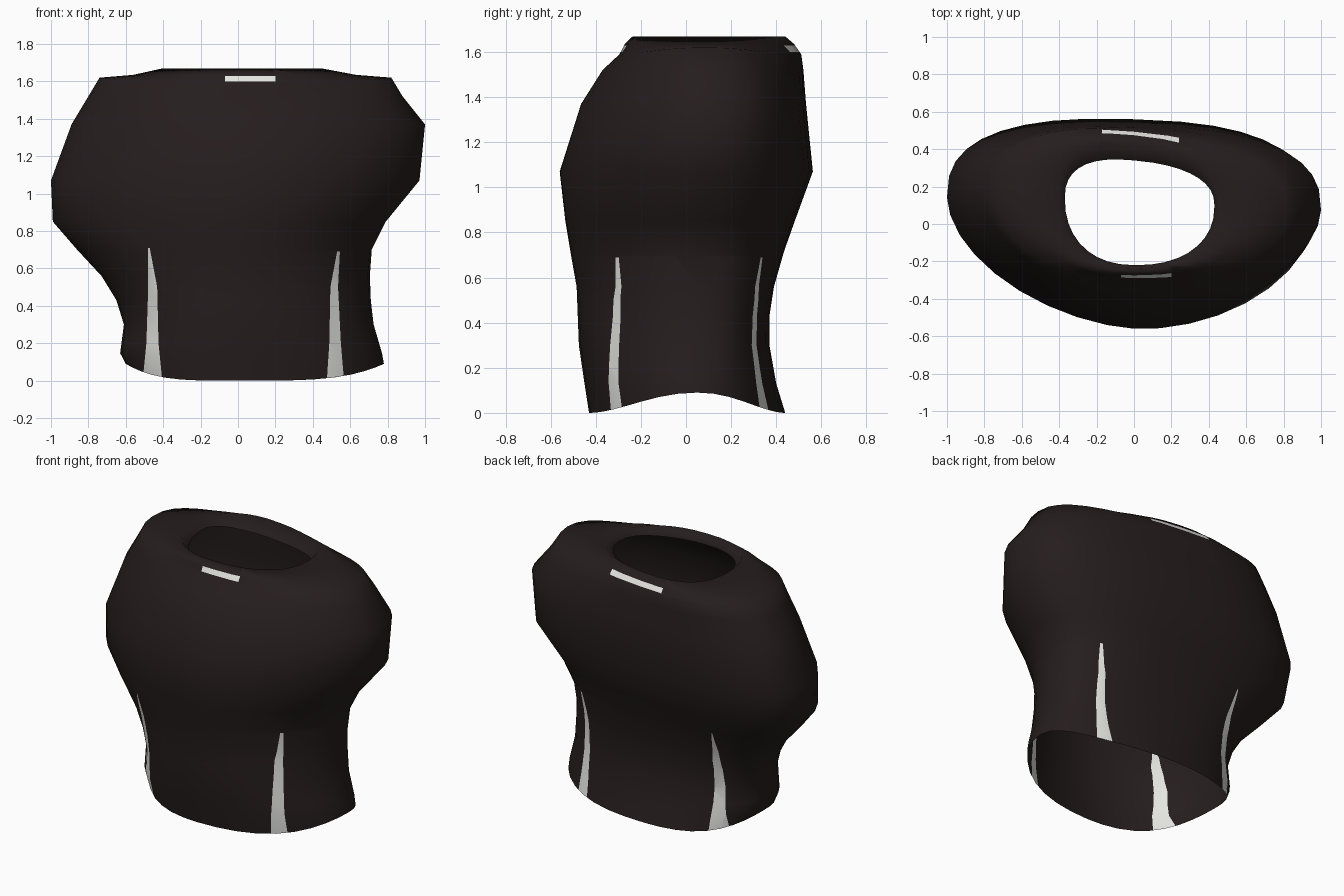
import bpy, bmesh, math
from mathutils import Vector

if "Cube" in bpy.data.objects:
    bpy.data.objects.remove(bpy.data.objects["Cube"])

def material(name, col):
    m = bpy.data.materials.new(name)
    m.diffuse_color = (*col, 1)
    m.use_nodes = True
    m.node_tree.nodes["Principled BSDF"].inputs["Base Color"].default_value = m.diffuse_color
    return m

SEGS = 36
# cross-sections from hem to collar, then the inner lip: z, left x, right x, front y, back y
RINGS = [
    (0.00, -0.60, 0.78, -0.43, 0.44),
    (0.13, -0.63, 0.77, -0.45, 0.40),
    (0.30, -0.61, 0.725, -0.475, 0.37),
    (0.43, -0.65, 0.71, -0.48, 0.37),
    (0.56, -0.73, 0.705, -0.485, 0.39),
    (0.70, -0.86, 0.715, -0.51, 0.43),
    (0.85, -0.99, 0.79, -0.535, 0.48),
    (1.07, -1.00, 0.97, -0.56, 0.56),
    (1.37, -0.89, 1.00, -0.465, 0.53),
    (1.52, -0.80, 0.88, -0.37, 0.515),
    (1.59, -0.74, 0.82, -0.295, 0.50),
    (1.635, -0.56, 0.63, -0.272, 0.47),
    (1.668, -0.41, 0.455, -0.238, 0.435),
    (1.60, -0.37, 0.43, -0.22, 0.34),
]

def ramp(z, lo, hi):
    return min(1, max(0, (z - lo) / (hi - lo)))

def spow(v, n):
    return math.copysign(abs(v) ** (2 / n), v)

bm = bmesh.new()
rows = []
for z, xl, xr, yf, yb in RINGS:
    collar = ramp(z, 1.48, 1.63)
    nf = 2.05 - 0.25 * ramp(z, 0.2, 0.85) + 0.55 * collar      # front squareness
    nb = 2.1 + 0.5 * ramp(z, 0, 0.4) - 0.2 * collar            # back squareness
    kf = 0.06 * ramp(z, 0.5, 0.9) * (1 - collar)               # front skew
    kb = 0.03 * ramp(z, 0.5, 0.9) + 0.08 * collar              # back skew
    ys = 0.05 + 0.07 * ramp(z, 0.6, 1.3)                       # y of the widest points
    lift = 0.09 * (1 - ramp(z, 0, 0.16)) + (0.03 if 1.57 < z < 1.61 else 0)
    row = []
    for i in range(SEGS):
        a = 2 * math.pi * i / SEGS
        n = nb if math.sin(a) > 0 else nf
        c, s = spow(math.cos(a), n), spow(math.sin(a), n)
        x = c * (xr if c > 0 else -xl)
        skew = kf + (kb - kf) * (s + 1) / 2
        y = ys + s * ((yb - ys) if s > 0 else (ys - yf)) - skew * x
        row.append(bm.verts.new((x, y, z + lift * abs(c) ** 4)))
    rows.append(row)
for lo, hi in zip(rows, rows[1:]):
    for i in range(SEGS):
        j = (i + 1) % SEGS
        bm.faces.new((lo[i], lo[j], hi[j], hi[i]))

def cut(test, co, no):
    faces = [f for f in bm.faces if test(f.calc_center_median())]
    geom = list({e for f in faces for e in list(f.verts) + list(f.edges)}) + faces
    bmesh.ops.bisect_plane(bm, geom=geom, dist=1e-5, plane_co=co, plane_no=no)

# tapering corner stripes: (z, x of both edges), repeated on front and back
for stripe in (
    ((0, -0.51, -0.405), (0.2, -0.49, -0.425), (0.5, -0.48, -0.432), (0.71, -0.48, -0.472)),
    ((0, 0.475, 0.567), (0.2, 0.488, 0.55), (0.5, 0.494, 0.535), (0.69, 0.53, 0.545)),
):
    mid = stripe[1][1]
    near = lambda p: p.z < 0.9 and abs(p.x - mid) < 0.25 and abs(p.y - 0.05) > 0.06
    for z, _, _ in stripe[1:]:
        cut(near, Vector((0, 0, z)), Vector((0, 0, 1)))
    for (z0, a0, b0), (z1, a1, b1) in zip(stripe, stripe[1:]):
        # hem faces reach up to z0 and down past it, so only mid-height decides
        band = lambda p: near(p) and z0 < p.z < z1
        for u, v in ((a0, a1), (b0, b1)):
            cut(band, Vector((u, 0, z0)), Vector((z1 - z0, 0, u - v)))
        for f in bm.faces:
            p = f.calc_center_median()
            t = (p.z - z0) / (z1 - z0)
            if band(p) and a0 + (a1 - a0) * t < p.x < b0 + (b1 - b0) * t:
                f.material_index = 1

# small collar marks, front and back
for side, x0, x1, z0, z1 in ((-1, -0.07, 0.20, 1.6, 1.63), (1, -0.17, 0.24, 1.6, 1.628)):
    near = lambda p: p.z > 1.5 and abs(p.x) < 0.45 and (p.y - 0.08) * side > 0.315
    for x in (x0, x1):
        cut(near, Vector((x, 0, 0)), Vector((1, 0, 0)))
    for z in (z0, z1):
        cut(near, Vector((0, 0, z)), Vector((0, 0, 1)))
    for f in bm.faces:
        p = f.calc_center_median()
        if near(p) and x0 < p.x < x1 and z0 < p.z < z1:
            f.material_index = 1

for f in bm.faces:
    f.smooth = True
bm.normal_update()
me = bpy.data.meshes.new("torso_shell")
bm.to_mesh(me)
bm.free()
ob = bpy.data.objects.new("torso_shell", me)
bpy.context.collection.objects.link(ob)
me.materials.append(material("dark_brown", (0.019, 0.0125, 0.0125)))
me.materials.append(material("off_white", (0.78, 0.78, 0.75)))
